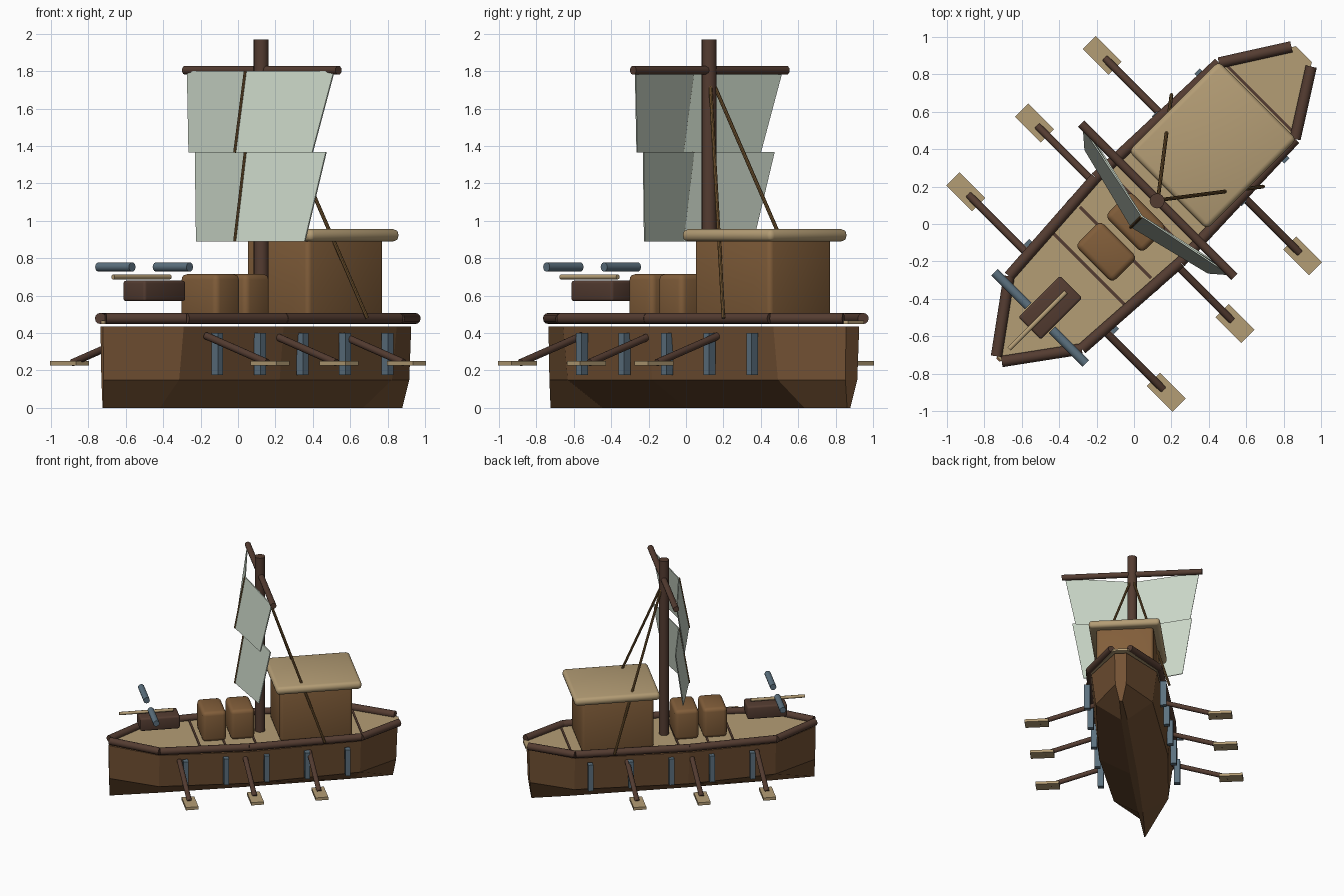
import bpy, bmesh, math
from mathutils import Matrix, Vector

if "Cube" in bpy.data.objects:
    bpy.data.objects.remove(bpy.data.objects["Cube"])

# The boat is laid out along local x (bow at -x), then turned 45 degrees
TURN = Matrix.Rotation(math.radians(45), 4, 'Z')


def srgb(r, g, b):
    lin = lambda c: c / 12.92 if c <= 0.04045 else ((c + 0.055) / 1.055) ** 2.4
    return [lin(c / 255) for c in (r, g, b)] + [1]


def material(name, *rgb):
    m = bpy.data.materials.new(name)
    m.diffuse_color = srgb(*rgb)
    m.use_nodes = True
    m.node_tree.nodes["Principled BSDF"].inputs["Base Color"].default_value = m.diffuse_color
    return m


HULL = material("hull_brown", 116, 82, 52)
CRATE = material("crate_brown", 130, 94, 58)
DARK = material("dark_timber", 84, 60, 49)
TAN = material("pale_plank", 180, 157, 117)
STEEL = material("blue_steel", 92, 113, 127)
SAIL = material("sail_cloth", 203, 215, 200)
ROPE = material("rope", 118, 88, 50)


def finish(name, bm, mat, smooth=True):
    bmesh.ops.recalc_face_normals(bm, faces=bm.faces[:])
    bm.transform(TURN)
    me = bpy.data.meshes.new(name)
    bm.to_mesh(me)
    bm.free()
    me.materials.append(mat)
    ob = bpy.data.objects.new(name, me)
    bpy.context.collection.objects.link(ob)
    if smooth:
        bpy.ops.object.select_all(action='DESELECT')
        ob.select_set(True)
        bpy.context.view_layer.objects.active = ob
        bpy.ops.object.shade_smooth_by_angle(angle=math.radians(40))
    return ob


def box(name, mat, x, y, z, bevel=0.0):
    """Box from (min, max) pairs, with optional rounded edges."""
    bm = bmesh.new()
    bmesh.ops.create_cube(bm, size=1)
    for v in bm.verts:
        v.co = [(a + b) / 2 + c * (b - a) for c, (a, b) in zip(v.co, (x, y, z))]
    if bevel:
        bmesh.ops.bevel(bm, geom=bm.edges[:], offset=bevel, segments=3,
                        profile=0.5, affect='EDGES')
    return finish(name, bm, mat, bevel > 0)


def rod(name, mat, a, b, r, sides=12):
    a, b = Vector(a), Vector(b)
    bm = bmesh.new()
    bmesh.ops.create_cone(bm, cap_ends=True, segments=sides, radius1=r, radius2=r,
                          depth=(b - a).length)
    rot = (b - a).to_track_quat('Z', 'Y').to_matrix().to_4x4()
    bm.transform(Matrix.Translation((a + b) / 2) @ rot)
    return finish(name, bm, mat)


def loft(name, mat, levels):
    """Skin between stacked outlines; each level is (z, half outline)."""
    bm = bmesh.new()
    rings = []
    for z, half in levels:
        pts = half + [(x, -y) for x, y in reversed(half)]
        rings.append([bm.verts.new((x, y, z)) for x, y in pts])
    for lo, hi in zip(rings, rings[1:]):
        n = len(lo)
        for i in range(n):
            j = (i + 1) % n
            bm.faces.new((lo[i], lo[j], hi[j], hi[i]))
    bm.faces.new(rings[0])
    bm.faces.new(rings[-1])
    return finish(name, bm, mat, False)


# Hull with a V bottom, and the deck above it
loft("hull", HULL, [
    (0.0, [(-1.02, 0.004), (-0.61, 0.02), (0.03, 0.03), (0.92, 0.025), (1.23, 0.012)]),
    (0.15, [(-1.025, 0.008), (-0.67, 0.225), (0.03, 0.285), (0.93, 0.235), (1.25, 0.045)]),
    (0.435, [(-1.03, 0.01), (-0.67, 0.26), (0.03, 0.315), (0.93, 0.27), (1.26, 0.05)])])
deck = [(-1.02, 0.015), (-0.67, 0.265), (0.03, 0.315), (0.93, 0.275), (1.285, 0.06)]
loft("deck", TAN, [(0.448, deck), (0.466, deck)])
for x in (-0.34, -0.14, 0.1, 0.95):
    box("deck_seam", DARK, (x - 0.008, x + 0.008), (-0.27, 0.27), (0.464, 0.471))

# Parts repeated on both sides
rail = [(-1.02, 0.02), (-0.67, 0.275), (0.03, 0.32), (0.93, 0.288), (1.265, 0.075)]
for s in (-1, 1):
    for (x0, y0), (x1, y1) in zip(rail, rail[1:]):
        rod("rail", DARK, (x0, s * y0, 0.478), (x1, s * y1, 0.478), 0.03)
    for i in range(5):
        x = -0.472 + 0.322 * i
        box("side_strap", STEEL, (x - 0.02, x + 0.02),
            sorted((s * 0.29, s * 0.34)), (0.175, 0.4))
    for x in (-0.515, 0.005, 0.517):
        rod("oar_shaft", DARK, (x, s * 0.275, 0.385), (x, s * 0.735, 0.242), 0.02)
        box("oar_blade", TAN, (x - 0.05, x + 0.05),
            sorted((s * 0.66, s * 0.856)), (0.226, 0.25))
    rod("stay_rope", ROPE, (0.18, 0, 1.78), (0.63, s * 0.347, 0.48), 0.01, 8)
    rod("bow_arm", STEEL, (-0.71, s * 0.09, 0.753), (-0.71, s * 0.345, 0.753), 0.025)

# Cabin and roof
box("cabin", CRATE, (0.295, 0.87), (-0.235, 0.235), (0.46, 0.92), 0.025)
box("cabin_roof", TAN, (0.255, 0.935), (-0.295, 0.295), (0.89, 0.955), 0.028)

# Cargo crates
for x in (-0.21, 0.015):
    box("crate", CRATE, (x - 0.095, x + 0.095), (-0.14, 0.14), (0.46, 0.715), 0.03)

# Bolt thrower near the bow
box("thrower_body", DARK, (-0.79, -0.475), (-0.085, 0.085), (0.57, 0.68), 0.015)
rod("thrower_bolt", TAN, (-0.945, 0, 0.7), (-0.515, 0, 0.7), 0.013)

# Mast and yard
rod("mast", DARK, (0.175, 0, 0.45), (0.175, 0, 1.97), 0.04, 16)
rod("yard", DARK, (0.18, -0.58, 1.805), (0.18, 0.58, 1.805), 0.024)

# Two sail tiers, each folded along the middle with a rope on the fold
for name, z0, z1, w0, w1 in (("upper_sail", 1.365, 1.8, 0.467, 0.555),
                             ("lower_sail", 0.89, 1.368, 0.41, 0.495)):
    bm = bmesh.new()
    rows = []
    for dx in (0, 0.008):
        rows.append([bm.verts.new((x + dx, y, z)) for x, y, z in (
            (0.092, -w0, z0), (-0.025, 0, z0), (0.092, w0, z0),
            (0.168, w1, z1), (0.055, 0, z1), (0.168, -w1, z1))])
    f, b = rows
    for r in rows:
        bm.faces.new((r[0], r[1], r[4], r[5]))
        bm.faces.new((r[1], r[2], r[3], r[4]))
    for i in range(6):
        j = (i + 1) % 6
        bm.faces.new((f[i], f[j], b[j], b[i]))
    finish(name, bm, SAIL, False)
    rod(name + "_rope", ROPE, (-0.025, 0, z0), (0.055, 0, z1), 0.008, 8)
